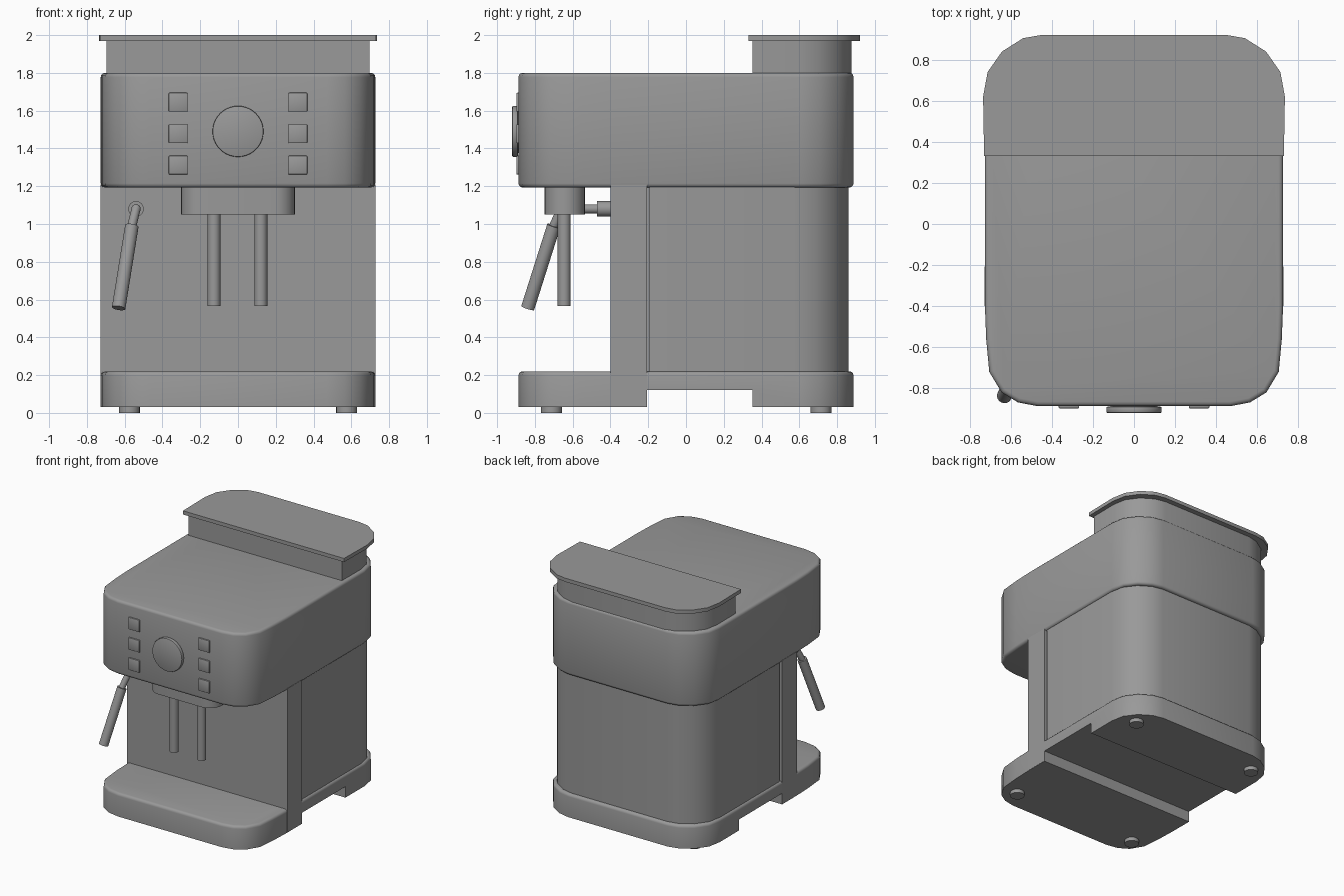
import bpy, bmesh, math
from mathutils import Vector

if "Cube" in bpy.data.objects:
    bpy.data.objects.remove(bpy.data.objects["Cube"])

# Half outlines (x > 0) of the rounded corners
FRONT = [(0.47, -0.887), (0.565, -0.869), (0.645, -0.82), (0.705, -0.72), (0.72, -0.56), (0.726, -0.4)]
BACK = [(0.727, 0.60), (0.707, 0.71), (0.637, 0.805), (0.54, 0.867), (0.45, 0.887)]

# Dark grey finish of the whole machine
GREY = bpy.data.materials.new("dark_grey")
GREY.diffuse_color = (0.32, 0.32, 0.32, 1)
GREY.use_nodes = True
GREY.node_tree.nodes["Principled BSDF"].inputs["Base Color"].default_value = GREY.diffuse_color


def smooth(ob, angle=35):
    bpy.ops.object.select_all(action='DESELECT')
    ob.select_set(True)
    bpy.context.view_layer.objects.active = ob
    bpy.ops.object.shade_smooth_by_angle(angle=math.radians(angle))


def finish(name, bm):
    bmesh.ops.recalc_face_normals(bm, faces=bm.faces)
    me = bpy.data.meshes.new(name)
    bm.to_mesh(me)
    bm.free()
    me.materials.append(GREY)
    ob = bpy.data.objects.new(name, me)
    bpy.context.collection.objects.link(ob)
    smooth(ob)
    return ob


def slab(name, half, z0, z1, bevel_z=(), width=0.025):
    """Extrude a mirrored half outline; round the rims at the given heights."""
    pts = half + [(-x, y) for x, y in reversed(half)]
    bm = bmesh.new()
    face = bm.faces.new([bm.verts.new((x, y, z0)) for x, y in pts])
    ext = bmesh.ops.extrude_face_region(bm, geom=[face])
    for v in ext['geom']:
        if isinstance(v, bmesh.types.BMVert):
            v.co.z = z1
    rims = [e for e in bm.edges
            if any(all(abs(v.co.z - z) < 1e-5 for v in e.verts) for z in bevel_z)]
    if rims:
        bmesh.ops.bevel(bm, geom=rims, offset=width, segments=3, profile=0.5, affect='EDGES')
    return finish(name, bm)


def box(name, lo, hi, bevel=0.0):
    bm = bmesh.new()
    bmesh.ops.create_cube(bm, size=1)
    for v in bm.verts:
        v.co = Vector([(a + b) / 2 + c * (b - a) for a, b, c in zip(lo, hi, v.co)])
    if bevel:
        bmesh.ops.bevel(bm, geom=bm.edges[:], offset=bevel, segments=2, profile=0.5, affect='EDGES')
    return finish(name, bm)


def rod(name, a, b, r, sides=24, bevel=0.0):
    a, b = Vector(a), Vector(b)
    bm = bmesh.new()
    bmesh.ops.create_cone(bm, cap_ends=True, segments=sides, radius1=r, radius2=r, depth=(b - a).length)
    if bevel:
        rims = [e for e in bm.edges if abs(e.verts[0].co.z - e.verts[1].co.z) < 1e-5]
        bmesh.ops.bevel(bm, geom=rims, offset=bevel, segments=2, profile=0.5, affect='EDGES')
    q = Vector((0, 0, 1)).rotation_difference((b - a).normalized())
    for v in bm.verts:
        v.co = q @ v.co + (a + b) / 2
    return finish(name, bm)


# Base with a wide notch across the underside
base = slab("base", FRONT + BACK, 0.03, 0.22, (0.22,), 0.022)
cutter = box("base_notch_cutter", (-1, -0.207, -0.1), (1, 0.353, 0.12))
cutter.hide_render = True
mod = base.modifiers.new("notch", 'BOOLEAN')
mod.operation = 'DIFFERENCE'
mod.solver = 'EXACT'
mod.object = cutter
bpy.context.view_layer.objects.active = base
bpy.ops.object.modifier_apply(modifier="notch")
bpy.data.objects.remove(cutter)
smooth(base)

# Upright front frame, rear housing, and the core seen in the groove between them
box("front_frame", (-0.727, -0.4, 0.031), (0.727, -0.207, 1.21))
box("groove_core", (-0.69, -0.25, 0.2), (0.69, 0.3, 1.21))
rear = [(0.711, -0.194)] + [(x - 0.016, y - 0.026) for x, y in BACK]
slab("rear_housing", rear, 0.19, 1.22)

# Upper body
slab("upper_body", FRONT + BACK, 1.193, 1.8, (1.193, 1.8), 0.022)

# Bean hopper and its lid
slab("bean_hopper", [(0.695, 0.352)] + [(x - 0.03, y - 0.01) for x, y in BACK], 1.79, 1.975)
slab("hopper_lid", [(0.73, 0.33), (0.735, 0.62), (0.713, 0.74), (0.643, 0.84),
                    (0.54, 0.905), (0.455, 0.92)], 1.97, 2.0)

# Brew head with rounded ends, and two spouts
arc = [(0.195 + 0.107 * math.cos(t), -0.642 + 0.107 * math.sin(t))
       for t in (math.radians(-90 + 15 * i) for i in range(13))]
slab("brew_head", arc, 1.05, 1.21)
for n, x in (("left", -0.127), ("right", 0.121)):
    rod(n + "_spout", (x, -0.645, 0.565), (x, -0.645, 1.06), 0.034)

# Dial and buttons
rod("dial_collar", (0, -0.87, 1.49), (0, -0.9, 1.49), 0.115, 40)
rod("dial", (0, -0.89, 1.49), (0, -0.92, 1.49), 0.135, 40, 0.006)
for s, side in ((-1, "left"), (1, "right")):
    for i, z in enumerate((1.645, 1.478, 1.312)):
        x = s * 0.317
        box(f"{side}_button_{i + 1}", (x - 0.05, -0.898, z - 0.05), (x + 0.05, -0.86, z + 0.05), 0.005)

# Steam wand: wall socket, arm, elbow, pipe and sleeve
elbow, top, tip = (-0.54, -0.66, 1.08), (-0.562, -0.70, 0.99), (-0.632, -0.838, 0.555)
rod("wand_socket", (-0.54, -0.39, 1.08), (-0.54, -0.47, 1.08), 0.041)
rod("wand_arm", (-0.54, -0.46, 1.08), elbow, 0.024)
bm = bmesh.new()
bmesh.ops.create_uvsphere(bm, u_segments=16, v_segments=10, radius=0.025)
bmesh.ops.translate(bm, verts=bm.verts, vec=elbow)
finish("wand_elbow", bm)
rod("wand_pipe", elbow, top, 0.024)
rod("wand_sleeve", top, tip, 0.036)

# Feet
for x in (-0.575, 0.575):
    for y in (-0.712, 0.715):
        rod(f"{'front' if y < 0 else 'back'}_{'left' if x < 0 else 'right'}_foot",
            (x, y, 0), (x, y, 0.04), 0.055)
